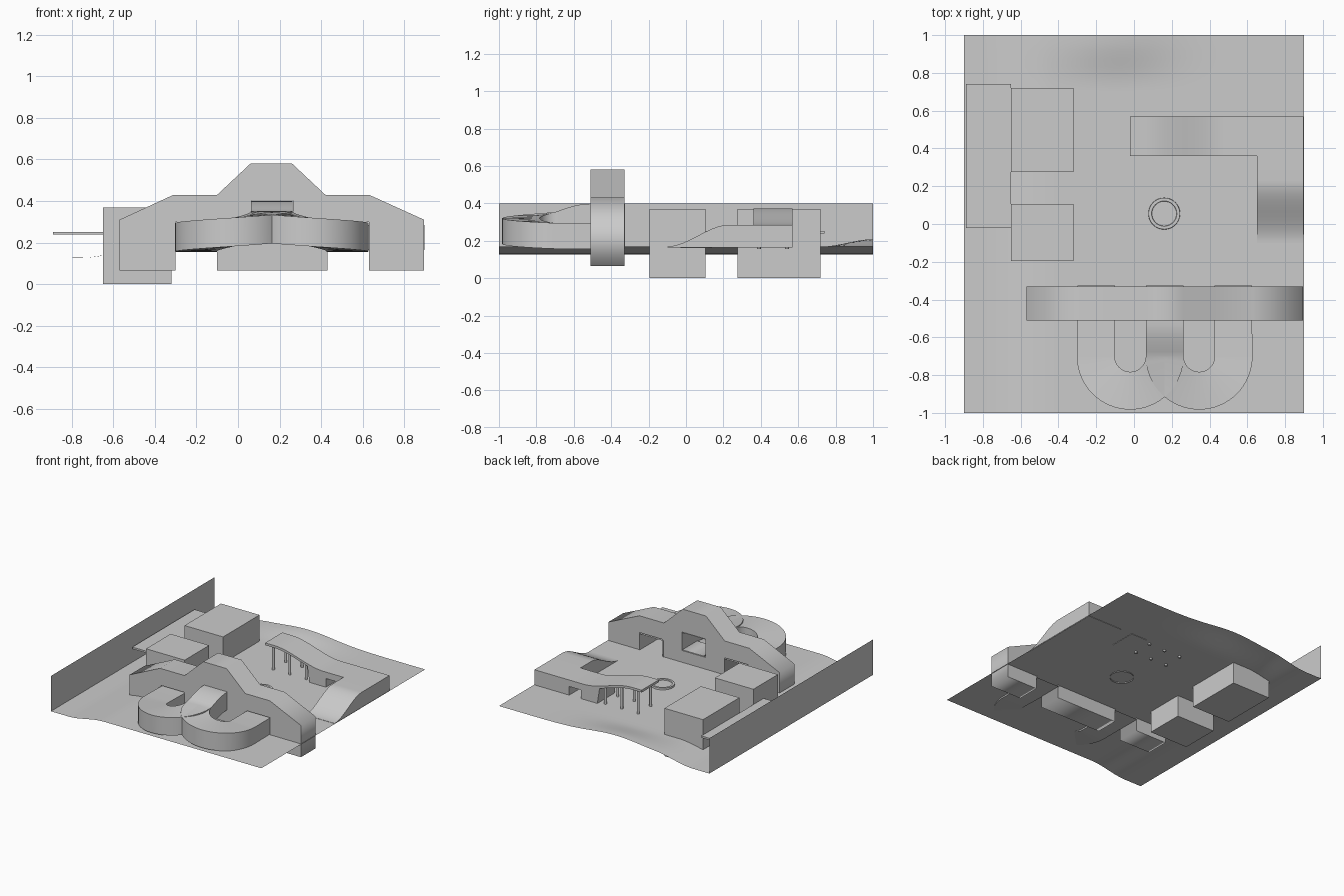
import bpy, bmesh, math
from mathutils import Matrix

if "Cube" in bpy.data.objects:
    bpy.data.objects.remove(bpy.data.objects["Cube"])

def mesh_obj(name, bm, smooth=False):
    bmesh.ops.recalc_face_normals(bm, faces=bm.faces)
    me = bpy.data.meshes.new(name)
    bm.to_mesh(me)
    bm.free()
    ob = bpy.data.objects.new(name, me)
    bpy.context.collection.objects.link(ob)
    if smooth:
        bpy.ops.object.select_all(action='DESELECT')
        ob.select_set(True)
        bpy.context.view_layer.objects.active = ob
        bpy.ops.object.shade_smooth_by_angle(angle=math.radians(30))
    return ob

def box(name, x0, x1, y0, y1, z0, z1):
    bm = bmesh.new()
    bmesh.ops.create_cube(bm, size=1)
    for v in bm.verts:
        v.co = ((x0 + x1) / 2 + v.co.x * (x1 - x0),
                (y0 + y1) / 2 + v.co.y * (y1 - y0),
                (z0 + z1) / 2 + v.co.z * (z1 - z0))
    return mesh_obj(name, bm)

def prism(name, loops, axis, a, b, smooth=False):
    """Extrude 2D outlines (later loops are holes) from a to b along axis."""
    cu = bpy.data.curves.new(name, 'CURVE')
    cu.dimensions = '2D'
    cu.fill_mode = 'BOTH'
    cu.extrude = (b - a) / 2
    for pts in loops:
        sp = cu.splines.new('POLY')
        sp.points.add(len(pts) - 1)
        for p, (u, w) in zip(sp.points, pts):
            p.co = (u, w, 0, 1)
        sp.use_cyclic_u = True
    tmp = bpy.data.objects.new(name, cu)
    bpy.context.collection.objects.link(tmp)
    bpy.context.view_layer.update()
    me = bpy.data.meshes.new_from_object(tmp)
    bpy.data.objects.remove(tmp)
    bm = bmesh.new()
    bm.from_mesh(me)
    bmesh.ops.remove_doubles(bm, verts=bm.verts, dist=1e-5)
    m = (a + b) / 2
    for v in bm.verts:
        u, w, t = v.co
        v.co = (u, m + t, w) if axis == 'y' else (m + t, u, w)
    return mesh_obj(name, bm, smooth)

def ease(t):
    t = min(1, max(0, t))
    return t * t * (3 - 2 * t)

# terrain: low strip on the left, gentle swell at the back
def ground_z(x, y):
    swell = 0.04 * math.exp(-((x + 0.1) / 0.3) ** 2) * ease((y - 0.72) / 0.28)
    return 0.127 + 0.041 * ease((x + 0.75) / 0.3) + swell

bm = bmesh.new()
bmesh.ops.create_grid(bm, x_segments=48, y_segments=48, size=1)
for v in bm.verts:
    x, y = v.co.x * 0.9, v.co.y
    v.co = (x, y, ground_z(x, y))
mesh_obj("terrain", bm, True)

# boundary wall sheet
bm = bmesh.new()
bm.faces.new([bm.verts.new(c) for c in
              [(-0.9, -1, 0.127), (-0.9, 1, 0.127), (-0.9, 1, 0.4), (-0.9, -1, 0.4)]])
mesh_obj("boundary_wall", bm)

# side buildings and canopy
box("large_block", -0.65, -0.32, 0.275, 0.72, 0, 0.37)
box("small_block", -0.65, -0.32, -0.195, 0.105, 0, 0.37)
box("canopy", -0.89, -0.65, -0.02, 0.74, 0.238, 0.252)

# stepped main building with passages for the tunnels
outline = [(-0.57, 0.065), (-0.57, 0.31), (-0.31, 0.43), (-0.10, 0.43), (0.06, 0.58),
           (0.26, 0.58), (0.42, 0.43), (0.63, 0.43), (0.895, 0.31), (0.895, 0.065),
           (0.63, 0.065), (0.63, 0.30), (0.43, 0.30), (0.43, 0.065),
           (-0.10, 0.065), (-0.10, 0.30), (-0.30, 0.30), (-0.30, 0.065)]
hole = [(0.065, 0.265), (0.265, 0.265), (0.265, 0.402), (0.065, 0.402)]
prism("main_building", [outline, hole], 'y', -0.51, -0.33)

# two looping tunnels that share the raised middle leg
def tunnel(name, side):
    path = [(-0.2, y, 0, -1, 0.155) for y in (-0.325, -0.5)]        # x, y, normal angle data, base z
    rows = [(-0.2, y, 1, 0, 0.155) for y in (-0.325, -0.5)]
    for i in range(33):
        a = math.pi * (1 + i / 32)
        rows.append((-0.02 + 0.1825 * math.cos(a), -0.70 + 0.1825 * math.sin(a),
                     -math.cos(a), -math.sin(a), 0.157 + 0.058 * (i / 32) ** 1.2))
    for i in range(1, 9):
        t = i / 8
        rows.append((0.1625, -0.70 + 0.19 * t, -1, 0, 0.215 + 0.045 * math.sin(t * math.pi / 2)))
    rows.append((0.1625, -0.325, -1, 0, 0.262))
    bm = bmesh.new()
    rings = []
    for x, y, nx, ny, z in rows:
        ring = []
        for s, h in ((-1, 0), (1, 0), (1, 0.138), (-1, 0.138)):
            px = x + 0.1 * s * nx
            ring.append(bm.verts.new(((px if side > 0 else 0.325 - px), y + 0.1 * s * ny, z + h)))
        rings.append(ring)
    for r, q in zip(rings, rings[1:]):
        for k in range(4):
            bm.faces.new((r[k], r[(k + 1) % 4], q[(k + 1) % 4], q[k]))
    mesh_obj(name, bm, True)

tunnel("left_tunnel", 1)
tunnel("right_tunnel", -1)

# raised deck: thin at the high end, solid with a doorway at the low end
def deck_z(x):
    return 0.372 - 0.087 * ease((x - 0.06) / 0.42)

xs = [-0.02 + 0.02 * i for i in range(26)]
top = [(x, deck_z(x)) for x in xs]
under = [(x, deck_z(x) - 0.018) for x in xs if x < 0.35][::-1]
low = [(0.897, 0.285), (0.897, 0.165), (0.60, 0.165), (0.60, 0.235), (0.50, 0.235),
       (0.50, 0.165), (0.36, 0.165)]
prism("raised_deck", [top + low + under], 'y', 0.36, 0.57, True)

# curved ramp down from the deck
ramp = [(-0.10 + 0.015 * i, 0.17 + 0.115 * ease(i / 22)) for i in range(23)]
prism("ramp", [ramp + [(0.36, 0.285), (0.36, 0.165), (-0.10, 0.165)]], 'x', 0.65, 0.897, True)

# deck columns
for x in (0.03, 0.17, 0.31):
    for y in (0.39, 0.54):
        z0, z1 = 0.155, deck_z(x) - 0.01
        bm = bmesh.new()
        bmesh.ops.create_cone(bm, cap_ends=True, segments=16, radius1=0.01, radius2=0.01,
                              depth=z1 - z0, matrix=Matrix.Translation((x, y, (z0 + z1) / 2)))
        mesh_obj("deck_column", bm, True)

# round basin in the courtyard, lathed profile
bm = bmesh.new()
prof = [(0.085, 0.16), (0.083, 0.182), (0.067, 0.182), (0.065, 0.174), (0, 0.174)]
vs = [bm.verts.new((r, 0, z)) for r, z in prof]
es = [bm.edges.new(p) for p in zip(vs, vs[1:])]
bmesh.ops.spin(bm, geom=vs + es, axis=(0, 0, 1), cent=(0, 0, 0), angle=2 * math.pi, steps=32)
bmesh.ops.remove_doubles(bm, verts=bm.verts, dist=1e-5)
bmesh.ops.translate(bm, verts=bm.verts, vec=(0.16, 0.055, 0))
mesh_obj("round_basin", bm, True)
